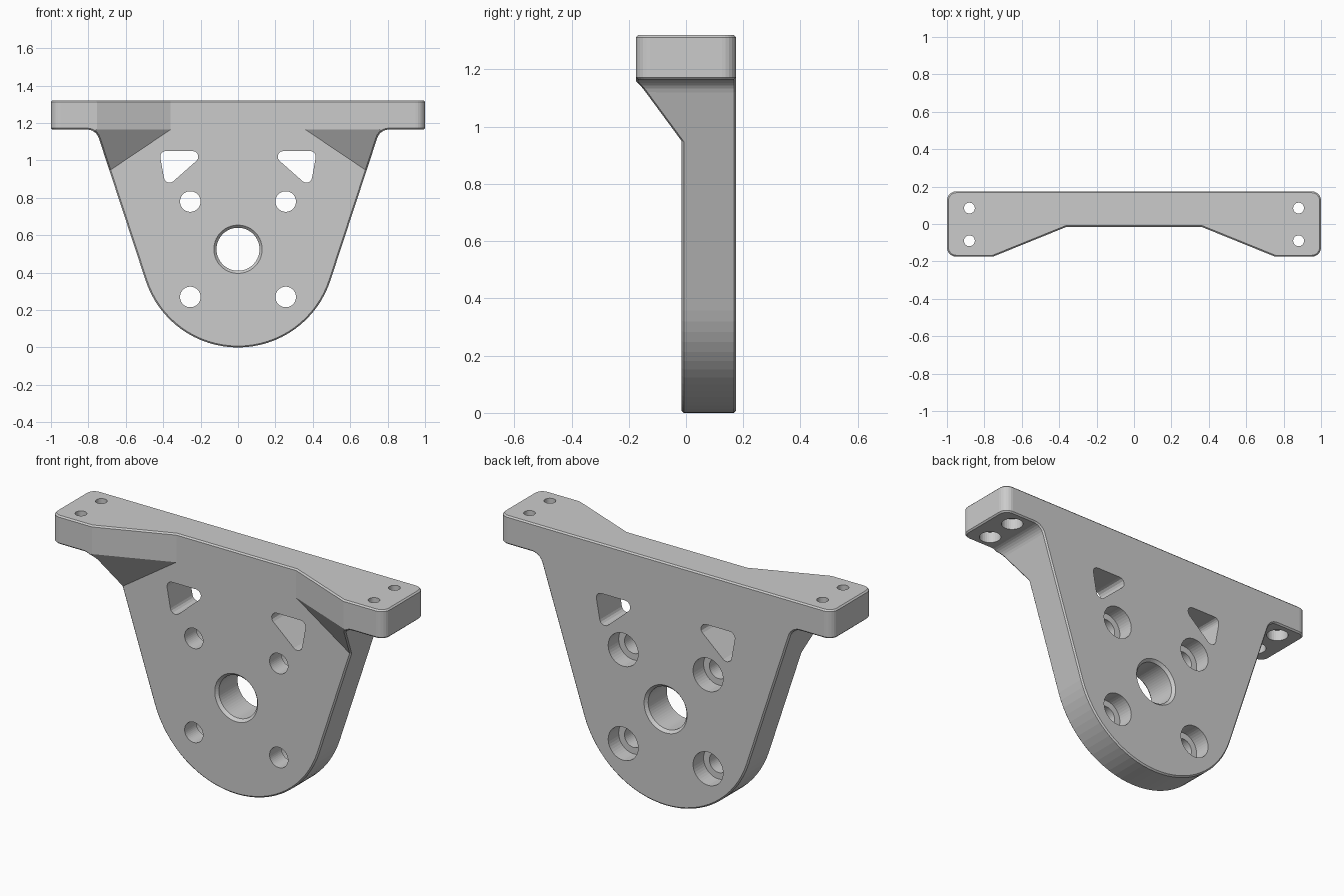
import bpy, bmesh
from math import sin, cos, pi, atan2, radians, tan
from mathutils import Vector

if "Cube" in bpy.data.objects:
    bpy.data.objects.remove(bpy.data.objects["Cube"])

FRONT, FACE, BACK = -0.175, -0.015, 0.175   # flange front, plate front, back
TOP, UNDER = 1.32, 1.165                    # flange top and underside
R = 0.52                                    # rounded lower end
A = radians(18.2)                           # side taper
X0, X1 = 0.36, 0.755                        # start and end of flange flare
K = (FACE - FRONT) / (X1 - X0)
M = K * 0.32 / 0.215                        # gusset slope


def front_y(x, z):
    flare = FACE - K * (abs(x) - X0)
    gusset = flare + M * (UNDER - z)
    return min(FACE, max(FRONT, flare, gusset))


def clean(bm):
    bmesh.ops.remove_doubles(bm, verts=bm.verts[:], dist=1e-4)
    bmesh.ops.dissolve_limit(bm, angle_limit=radians(1), verts=bm.verts[:], edges=bm.edges[:])
    bmesh.ops.recalc_face_normals(bm, faces=bm.faces[:])


def make_object(name, bm):
    mesh = bpy.data.meshes.new(name)
    bm.to_mesh(mesh)
    bm.free()
    ob = bpy.data.objects.new(name, mesh)
    bpy.context.collection.objects.link(ob)
    return ob


# Front outline: bottom arc, tapered sides, fillets under the flange
half = []
n = 16
for i in range(n + 1):
    a = -pi / 2 + (pi / 2 - A) * i / n
    half.append((R * cos(a), R + R * sin(a)))
r = 0.065
cx = (R - R * sin(A) + r + (UNDER - r) * sin(A)) / cos(A)
for i in range(7):
    a = pi - A + (pi / 2 - (pi - A)) * i / 6
    half.append((cx + r * cos(a), UNDER - r + r * sin(a)))
plate = half + [(-x, z) for x, z in half[:0:-1]]
flange = [half[-1], (1, UNDER), (1, TOP), (-1, TOP), (-1, UNDER), (-half[-1][0], UNDER)]

# Bracket body as a prism, with the front surface creased and moved
bm = bmesh.new()
layers = []
for y in (FRONT, BACK):
    verts = {p: bm.verts.new((p[0], y, p[1])) for p in dict.fromkeys(plate + flange)}
    layers.append(verts)
    for poly in (plate, flange):
        bm.faces.new([verts[p] for p in poly])
h = len(half)
outline = half + flange[1:5] + plate[h:]
for p, q in zip(outline, outline[1:] + outline[:1]):
    bm.faces.new([layers[0][p], layers[0][q], layers[1][q], layers[1][p]])
for s in (-1, 1):
    for x in (X0, X1):
        for normal in ((1, 0, 0), (s * K, 0, M)):
            bmesh.ops.bisect_plane(bm, geom=bm.verts[:] + bm.edges[:] + bm.faces[:], dist=1e-5,
                                   plane_co=(s * x, 0, UNDER), plane_no=Vector(normal).normalized())
for v in bm.verts:
    if v.co.y < 0:
        v.co.y = front_y(v.co.x, v.co.z)
clean(bm)

# Rounded flange corners, then a chamfer along every outline edge
corners = [e for e in bm.edges if all(abs(v.co.x) > 0.999 for v in e.verts)
           and abs(e.verts[0].co.z - e.verts[1].co.z) > 0.1]
bmesh.ops.bevel(bm, geom=corners, offset=0.05, segments=6, profile=0.5, affect='EDGES')
bm.normal_update()
sharp = [e for e in bm.edges if len(e.link_faces) == 2 and e.calc_face_angle(0) > radians(45)]
bmesh.ops.bevel(bm, geom=sharp, offset=0.015, segments=1, affect='EDGES', clamp_overlap=True)
bmesh.ops.recalc_face_normals(bm, faces=bm.faces[:])
body = make_object("mounting_bracket", bm)

# Cutters for all holes
bm = bmesh.new()


def loft(rings):
    rows = [[bm.verts.new(c) for c in ring] for ring in rings]
    for a, b in zip(rows, rows[1:]):
        for i in range(len(a)):
            j = (i + 1) % len(a)
            bm.faces.new([a[i], a[j], b[j], b[i]])
    bm.faces.new(rows[0])
    bm.faces.new(rows[-1])


def drill(u, v, profile, vertical=False, count=40):
    rings = []
    for d, rad in profile:
        ring = [(u + rad * cos(2 * pi * i / count), v + rad * sin(2 * pi * i / count)) for i in range(count)]
        rings.append([(a, b, d) if vertical else (a, d, b) for a, b in ring])
    loft(rings)


def rounded(points, rad, steps=5):
    out = []
    for i, p in enumerate(points):
        p = Vector(p)
        a = (Vector(points[i - 1]) - p).normalized()
        b = (Vector(points[(i + 1) % len(points)]) - p).normalized()
        mid = (a + b).normalized()
        half_angle = a.angle(b) / 2
        c = p + mid * rad / sin(half_angle)
        start = p + a * rad / tan(half_angle) - c
        end = p + b * rad / tan(half_angle) - c
        a0 = atan2(start.y, start.x)
        turn = (atan2(end.y, end.x) - a0 + pi) % (2 * pi) - pi
        out += [(c.x + rad * cos(a0 + turn * k / steps), c.y + rad * sin(a0 + turn * k / steps))
                for k in range(steps + 1)]
    return out


# Central bore with chamfered rims
drill(0, 0.525, [(FACE - 0.02, 0.148), (FACE + 0.015, 0.115), (BACK - 0.015, 0.115), (BACK + 0.02, 0.148)], count=56)
for s in (-1, 1):
    # Counterbored bolt holes
    for z in (0.27, 0.78):
        drill(s * 0.255, z, [(-0.1, 0.055), (0.085, 0.055), (0.085, 0.09), (0.25, 0.09)])
    # Flange screw holes, wider from below
    for y in (-0.09, 0.085):
        drill(s * 0.88, y, [(1.1, 0.055), (UNDER + 0.06, 0.055), (UNDER + 0.06, 0.029), (1.4, 0.029)], True, 32)
    # Triangular windows
    tri = rounded([(s * 0.422, 1.05), (s * 0.163, 1.05), (s * 0.386, 0.853)], 0.03)
    loft([[(x, y, z) for x, z in tri] for y in (-0.1, 0.25)])
bmesh.ops.recalc_face_normals(bm, faces=bm.faces[:])
cutter = make_object("hole_cutter", bm)
cutter.hide_render = True

mod = body.modifiers.new("holes", 'BOOLEAN')
mod.operation = 'DIFFERENCE'
mod.solver = 'EXACT'
mod.object = cutter
bpy.context.view_layer.objects.active = body
body.select_set(True)
bpy.ops.object.modifier_apply(modifier=mod.name)
bpy.data.objects.remove(cutter, do_unlink=True)
